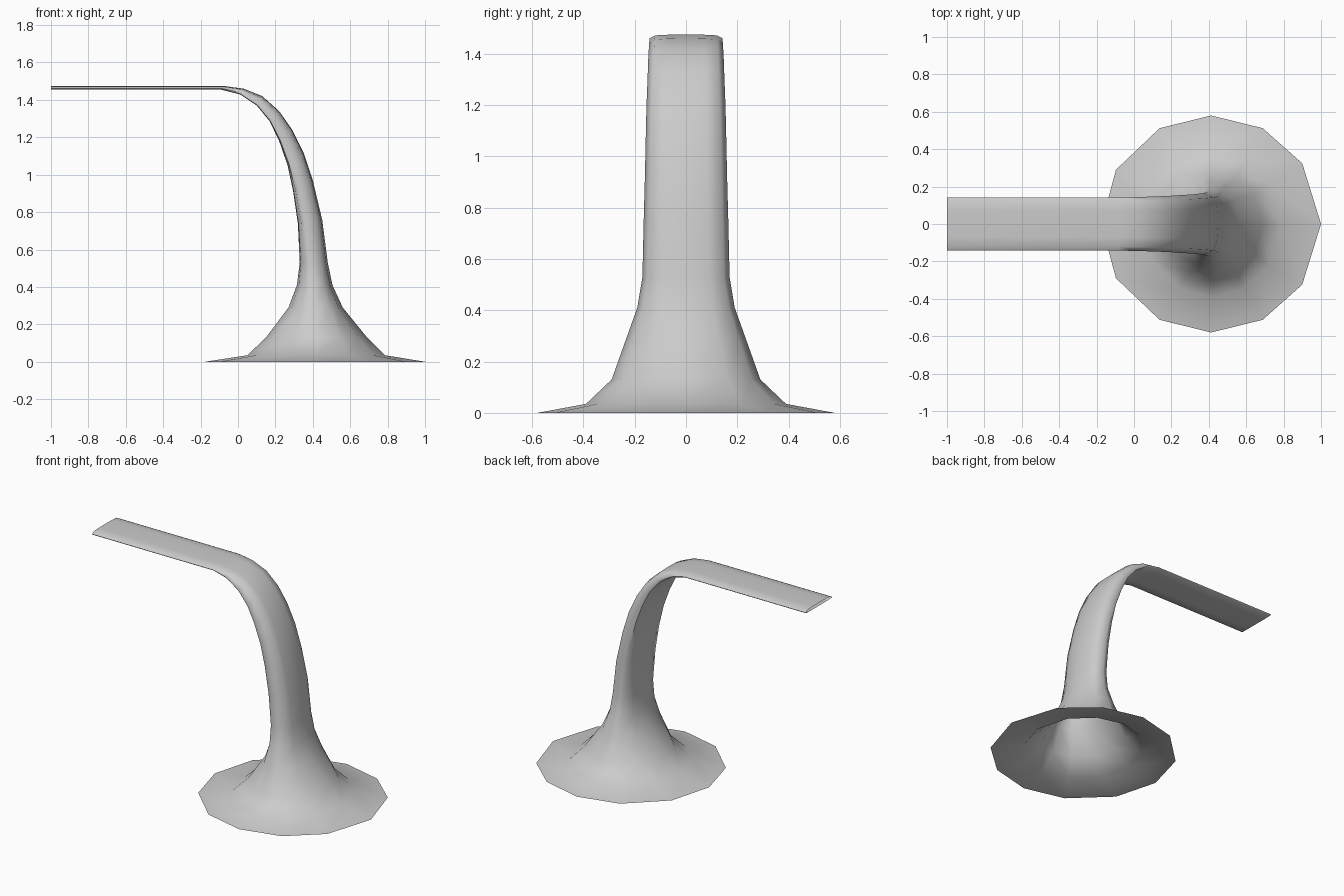
import bpy, bmesh, math
from mathutils import Vector

# Stations along the spout: inner x, inner z, outer x, outer z, half width, D-shape blend
STATIONS = [
    (-0.175, 0.0, 1.0, 0.0, 0.58, 0),
    (0.05, 0.035, 0.785, 0.035, 0.39, 0),
    (0.15, 0.13, 0.69, 0.13, 0.29, 0),
    (0.27, 0.29, 0.56, 0.29, 0.233, 0.1),
    (0.315, 0.41, 0.505, 0.41, 0.19, 0.2),
    (0.33, 0.53, 0.48, 0.53, 0.17, 0.4),
    (0.32, 0.74, 0.45, 0.76, 0.165, 0.6),
    (0.295, 0.91, 0.40, 0.97, 0.16, 0.7),
    (0.265, 1.05, 0.35, 1.12, 0.157, 0.8),
    (0.22, 1.18, 0.29, 1.24, 0.154, 0.9),
    (0.17, 1.285, 0.22, 1.34, 0.15, 1),
    (0.10, 1.37, 0.13, 1.42, 0.147, 1),
    (0.01, 1.43, 0.03, 1.46, 0.144, 1),
    (-0.09, 1.455, -0.08, 1.475, 0.142, 1),
    (-1.0, 1.455, -1.0, 1.475, 0.142, 1),
]

# Half sections from outer middle to inner middle: (depth, width)
ROUND = [(math.cos(math.radians(a)), math.sin(math.radians(a)))
         for a in (0, 34, 62, 90, 118, 150, 180)]
DEE = [(1, 0), (0.95, 0.5), (0.7, 0.85), (-0.4, 1), (-0.9, 0.97), (-1, 0.5), (-1, 0)]


def section(t):
    half = [(a[0] + (b[0] - a[0]) * t, a[1] + (b[1] - a[1]) * t)
            for a, b in zip(ROUND, DEE)]
    return half + [(u, -w) for u, w in half[-2:0:-1]]


# Flared base and curved spout as one open tube
bm = bmesh.new()
rings = []
for xi, zi, xo, zo, hw, t in STATIONS:
    mid = Vector(((xi + xo) / 2, 0, (zi + zo) / 2))
    depth = Vector(((xo - xi) / 2, 0, (zo - zi) / 2))
    rings.append([bm.verts.new(mid + depth * u + Vector((0, hw * w, 0)))
                  for u, w in section(t)])
for lo, hi in zip(rings, rings[1:]):
    n = len(lo)
    for i in range(n):
        j = (i + 1) % n
        bm.faces.new((lo[i], lo[j], hi[j], hi[i]))

mesh = bpy.data.meshes.new("spout")
bm.to_mesh(mesh)
bm.free()
spout = bpy.data.objects.new("spout", mesh)
bpy.context.collection.objects.link(spout)
bpy.context.view_layer.objects.active = spout
spout.select_set(True)
bpy.ops.object.shade_smooth_by_angle(angle=math.radians(65))
